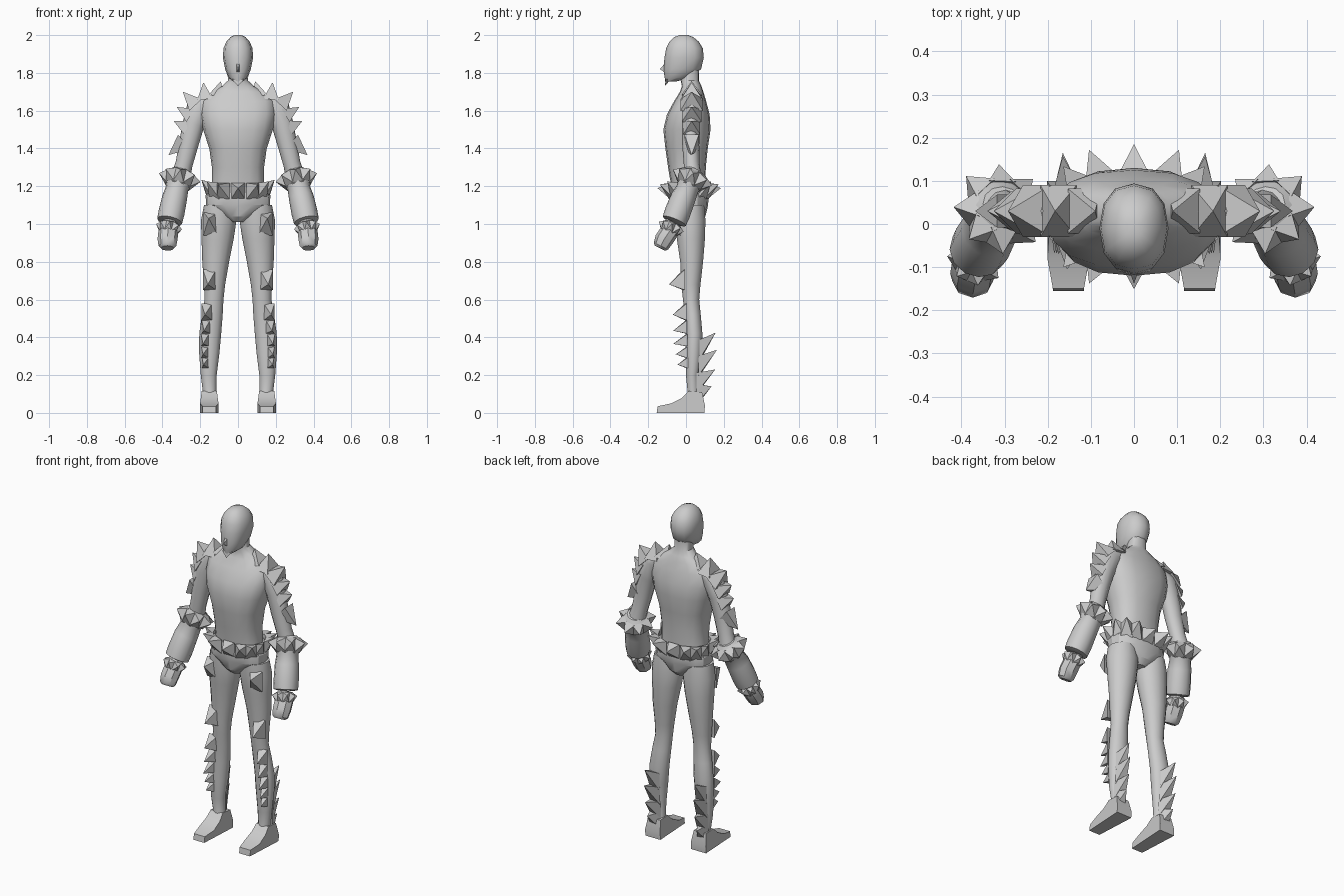
import bpy, bmesh, math
from mathutils import Vector


def finish(name, bm, mirror=False, smooth=True, angle=40):
    bmesh.ops.recalc_face_normals(bm, faces=bm.faces)
    me = bpy.data.meshes.new(name)
    bm.to_mesh(me)
    bm.free()
    ob = bpy.data.objects.new(name, me)
    bpy.context.collection.objects.link(ob)
    if smooth:
        bpy.ops.object.select_all(action='DESELECT')
        ob.select_set(True)
        bpy.context.view_layer.objects.active = ob
        bpy.ops.object.shade_smooth_by_angle(angle=math.radians(angle))
    if mirror:
        ob.modifiers.new("mirror", 'MIRROR').use_mirror_merge = False
    return ob


def oval(t, rx, ry, p=2.0):
    c, s = math.cos(t), math.sin(t)
    return (rx * math.copysign(abs(c) ** (2 / p), c),
            ry * math.copysign(abs(s) ** (2 / p), s))


def loft(name, rings, n=12, axis=(0, 0, 1), p=2.0, mirror=False, angle=40):
    """Skin through rings (x, y, z, rx, ry) square to the axis."""
    bm = bmesh.new()
    q = Vector((0, 0, 1)).rotation_difference(Vector(axis).normalized())
    loops = []
    for x, y, z, rx, ry in rings:
        loop = []
        for i in range(n):
            u, v = oval(2 * math.pi * i / n, rx, ry, p)
            loop.append(bm.verts.new(Vector((x, y, z)) + q @ Vector((u, v, 0))))
        loops.append(loop)
    for a, b in zip(loops, loops[1:]):
        for i in range(n):
            j = (i + 1) % n
            bm.faces.new((a[i], a[j], b[j], b[i]))
    bm.faces.new(loops[0])
    bm.faces.new(loops[-1])
    return finish(name, bm, mirror, angle=angle)


def spike(bm, base, tip, up, w, h):
    """Four-sided pyramid; up is the direction of its base height."""
    base, tip, up = Vector(base), Vector(tip), Vector(up).normalized()
    side = (tip - base).cross(up).normalized()
    c = [bm.verts.new(base + side * w * a + up * h * b)
         for a, b in ((-1, -1), (1, -1), (1, 1), (-1, 1))]
    t = bm.verts.new(tip)
    bm.faces.new(c)
    for i in range(4):
        bm.faces.new((c[i], c[(i + 1) % 4], t))


def ring_spikes(name, centre, axis, n, r0, r1, w, h, lift=0.0):
    """Spikes radiating around a limb."""
    bm = bmesh.new()
    ax = Vector(axis).normalized()
    q = Vector((0, 0, 1)).rotation_difference(ax)
    for i in range(n):
        t = 2 * math.pi * i / n
        d = q @ Vector((math.cos(t), math.sin(t), 0))
        b = Vector(centre) + d * r0
        spike(bm, b, Vector(centre) + d * r1 + ax * lift, ax, w, h)
    finish(name, bm, True, False)


# Torso and neck
loft("torso", [(0, .015, 1.08, .16, .085), (0, .012, 1.2, .138, .09),
               (0, .005, 1.3, .138, .1), (0, .003, 1.4, .152, .112),
               (0, .005, 1.5, .185, .125), (0, .012, 1.58, .2, .113),
               (0, .022, 1.65, .195, .085), (0, .03, 1.7, .14, .062),
               (0, .03, 1.73, .085, .052), (0, .02, 1.76, .052, .048),
               (0, .02, 1.83, .05, .05)], 16, p=2.4)

# Head with pointed jaw, nose and beard
loft("head", [(0, -.08, 1.755, .025, .03), (0, -.045, 1.775, .052, .068),
              (0, -.02, 1.82, .068, .1), (0, -.01, 1.88, .08, .104),
              (0, -.008, 1.93, .077, .097), (0, -.01, 1.965, .062, .078),
              (0, -.012, 1.99, .04, .05), (0, -.012, 2.0, .018, .022)], 12, p=2.3)
bm = bmesh.new()
spike(bm, (0, -.1, 1.83), (0, -.138, 1.82), (0, 0, 1), .014, .035)
finish("nose", bm, False, False)
bm = bmesh.new()
spike(bm, (0, -.085, 1.775), (0, -.112, 1.73), (0, 1, .5), .03, .025)
finish("beard", bm, False, False)

# Hips, narrowing to the crotch
loft("hip_guard", [(0, .015, 1.01, .035, .06), (0, .015, 1.04, .08, .088),
                   (0, .015, 1.1, .168, .102), (0, .015, 1.15, .172, .105),
                   (0, .013, 1.2, .15, .098)], 16, p=2.4, angle=25)

# Belt of spikes
bm = bmesh.new()
for i in range(14):
    t = math.pi / 2 + 2 * math.pi * i / 14
    bx, by = oval(t, .15, .1, 2.6)
    tx, ty = oval(t, .198, .168, 2.6)
    s = abs(math.cos(t))
    spike(bm, (bx, .015 + by, 1.175), (tx, .017 + ty, 1.19 + .045 * s),
          (0, 0, 1), .036, .042)
finish("belt_spikes", bm, False, False)

# Legs
loft("leg", [(.145, .035, .05, .038, .045), (.15, .038, .11, .036, .03),
             (.155, .033, .2, .042, .034), (.152, .04, .32, .054, .045),
             (.147, .042, .42, .058, .046), (.136, .035, .52, .055, .044),
             (.127, .027, .6, .05, .044), (.124, .026, .68, .056, .052),
             (.118, .03, .8, .071, .062), (.108, .026, .92, .085, .076),
             (.102, .022, 1.02, .094, .083), (.1, .018, 1.1, .08, .08)],
     14, mirror=True)

# Feet: outline profile seen from the side, skinned in three widths
profile = [(-.155, 0), (.098, 0), (.1, .04), (.085, .11), (.015, .115),
           (-.02, .08), (-.08, .05), (-.15, .035)]
bm = bmesh.new()
sides = []
for sx in (-1, 1):
    loop = []
    for y, z in profile:
        w = .05 - .13 * max(0, z - .04)
        if y < -.12:
            w = .036
        loop.append(bm.verts.new((.152 + sx * w, y, z)))
    sides.append(loop)
    bm.faces.new(loop)
for i in range(len(profile)):
    j = (i + 1) % len(profile)
    bm.faces.new((sides[0][i], sides[0][j], sides[1][j], sides[1][i]))
finish("foot", bm, True)

# Upper arms
loft("upper_arm", [(.15, .03, 1.66, .05, .045), (.195, .03, 1.63, .072, .052),
                   (.235, .027, 1.53, .058, .048), (.262, .025, 1.42, .052, .045),
                   (.285, .03, 1.32, .046, .042), (.3, .035, 1.26, .05, .045)],
     12, axis=(-.35, 0, 1), mirror=True)

# Gauntlets and hands
ax = (-.055, .1, .24)
loft("gauntlet", [(.303, .045, 1.285, .048, .045), (.305, .04, 1.265, .07, .066),
                  (.318, .018, 1.21, .07, .068), (.322, .01, 1.19, .06, .058),
                  (.335, -.014, 1.14, .066, .066), (.352, -.045, 1.06, .069, .069),
                  (.362, -.062, 1.015, .067, .066), (.363, -.064, 1.01, .045, .045)],
     12, axis=ax, mirror=True, angle=35)
loft("hand", [(.363, -.066, 1.01, .042, .042), (.368, -.085, .965, .053, .05),
              (.373, -.115, .92, .053, .05), (.374, -.133, .883, .047, .042),
              (.373, -.138, .872, .035, .03)],
     8, axis=(-.02, .5, 1), mirror=True, angle=35)
ring_spikes("cuff_spikes", (.311, .03, 1.235), ax, 8, .058, .112, .032, .042, .012)
ring_spikes("wrist_spikes", (.367, -.082, .975), ax, 8, .04, .07, .02, .03, .012)

# Shoulder and upper arm spikes: base x, z then tip x, z
bm = bmesh.new()
for bx, bz, tx, tz, w, h in [(.115, 1.675, .09, 1.757, .052, .04),
                             (.175, 1.66, .183, 1.75, .06, .042),
                             (.225, 1.63, .292, 1.70, .06, .045),
                             (.252, 1.575, .325, 1.62, .052, .04),
                             (.268, 1.51, .34, 1.545, .045, .04),
                             (.285, 1.435, .368, 1.365, .038, .05)]:
    d = Vector((tx - bx, 0, tz - bz))
    spike(bm, (bx, .03, bz), (tx, .03, tz), (-d.z, 0, d.x), w, h)
finish("shoulder_spikes", bm, True, False)

# Thigh, knee and shin spikes: x, base y, base z, tip y, tip z, half height
bm = bmesh.new()
for x, by, bz, ty, tz, h in [(.145, -.035, 1.0, -.105, 1.03, .06),
                             (.15, -.01, .705, -.09, .68, .055),
                             (.165, .0, .535, -.07, .52, .045),
                             (.17, .002, .455, -.068, .435, .035),
                             (.175, .004, .385, -.068, .365, .032),
                             (.175, .006, .32, -.055, .31, .03),
                             (.173, .006, .265, -.045, .255, .028)]:
    spike(bm, (x, by, bz), (x + .01, ty, tz), (0, 0, 1), h * .65, h)
finish("front_leg_spikes", bm, True, False)

# Swept fins up the back of the calves
bm = bmesh.new()
for by, bz, ty, tz in [(.075, .335, .157, .425), (.07, .25, .165, .335),
                       (.06, .16, .155, .23), (.06, .1, .135, .14)]:
    spike(bm, (.155, by, bz), (.165, ty, tz), (0, 0, 1), .034, .052)
finish("calf_fins", bm, True, False)
